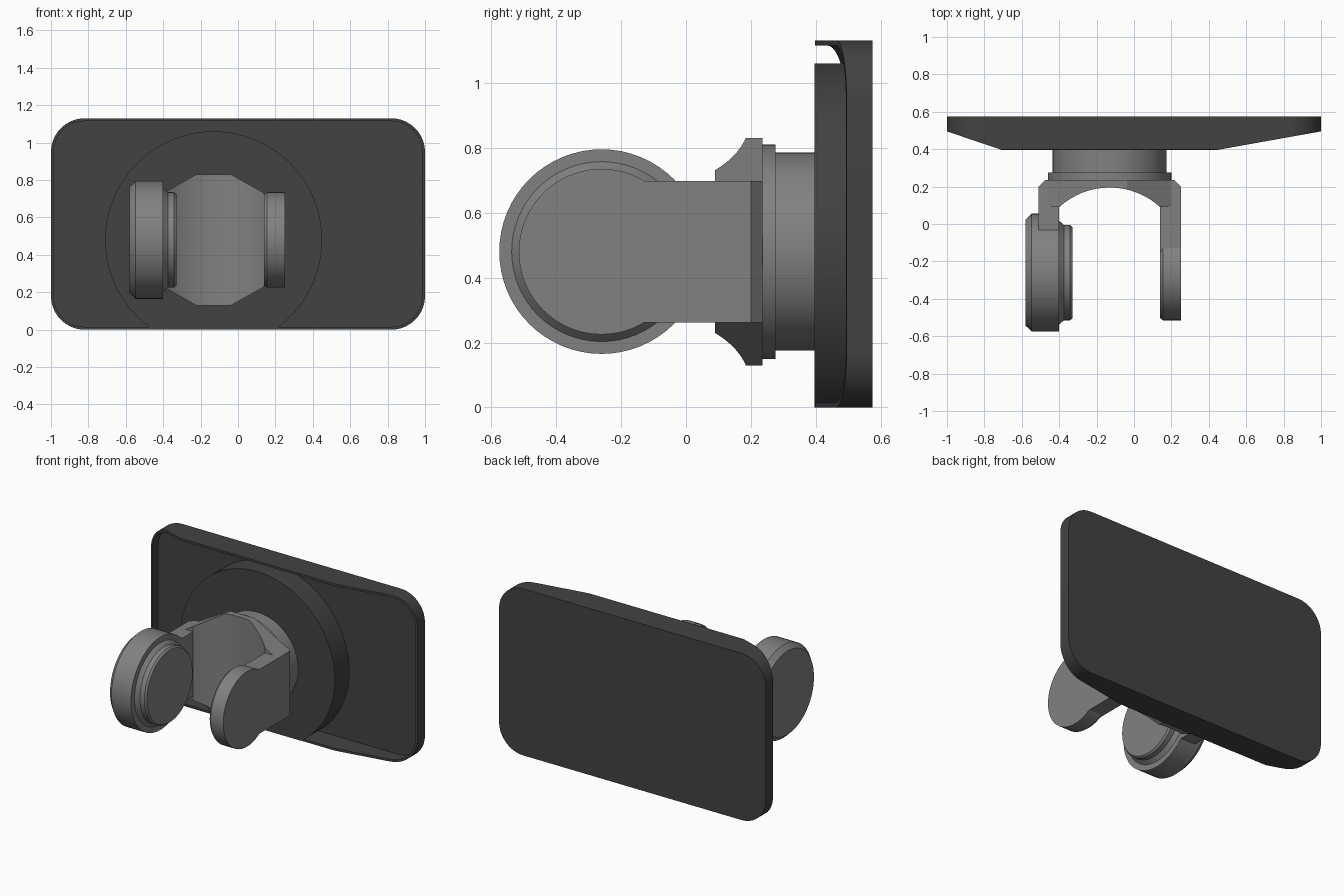
import bpy, bmesh, math
from mathutils import Vector

if "Cube" in bpy.data.objects:
    bpy.data.objects.remove(bpy.data.objects["Cube"])

CX, CZ = -0.13, 0.48      # axis of the swivel
PIN_Y = -0.26             # axis of the clamp pads


def material(name, v):
    m = bpy.data.materials.new(name)
    m.diffuse_color = (v, v, v, 1)
    m.use_nodes = True
    m.node_tree.nodes["Principled BSDF"].inputs["Base Color"].default_value = m.diffuse_color
    return m


DARK = material("dark_plastic", 0.055)
GREY = material("grey_metal", 0.22)


def finish(name, bm, mat):
    bmesh.ops.recalc_face_normals(bm, faces=bm.faces[:])
    me = bpy.data.meshes.new(name)
    bm.to_mesh(me)
    bm.free()
    me.materials.append(mat)
    ob = bpy.data.objects.new(name, me)
    bpy.context.collection.objects.link(ob)
    bpy.ops.object.select_all(action='DESELECT')
    ob.select_set(True)
    bpy.context.view_layer.objects.active = ob
    bpy.ops.object.shade_smooth_by_angle(angle=math.radians(25))
    return ob


def loft(rings):
    """Skin matching closed rings and cap both ends."""
    bm = bmesh.new()
    vs = [[bm.verts.new(p) for p in r] for r in rings]
    n = len(vs[0])
    for a, b in zip(vs, vs[1:]):
        for i in range(n):
            j = (i + 1) % n
            bm.faces.new((a[i], a[j], b[j], b[i]))
    bm.faces.new(vs[0])
    bm.faces.new(vs[-1])
    return bm


def lathe(profile, axis, n=64):
    """Solid of revolution from (position, radius) pairs along x or y."""
    rings = []
    for t, r in profile:
        ring = []
        for k in range(n):
            a = 2 * math.pi * k / n
            u, w = r * math.cos(a), CZ + r * math.sin(a)
            ring.append((t, PIN_Y + u, w) if axis == 'x' else (CX + u, t, w))
        rings.append(ring)
    return loft(rings)


def extrude_z(pts, half):
    return loft([[(x, y, CZ + s * half) for x, y in pts] for s in (-1, 1)])


def clip(bm, co, no):
    """Remove everything on the normal side of a plane and cap the cut."""
    geom = bm.verts[:] + bm.edges[:] + bm.faces[:]
    res = bmesh.ops.bisect_plane(bm, geom=geom, plane_co=co, plane_no=no, clear_outer=True)
    edges = [e for e in res['geom_cut'] if isinstance(e, bmesh.types.BMEdge)]
    bmesh.ops.holes_fill(bm, edges=[e for e in edges if e.is_boundary], sides=0)


# Backing plate: shallow tray whose rim slopes back towards both ends
BREAKS = (-0.71, 0.45)


def rim_y(x):
    if x < BREAKS[0]:
        return 0.397 + 0.098 * (BREAKS[0] - x) / (1 + BREAKS[0])
    if x > BREAKS[1]:
        return 0.397 + 0.098 * (x - BREAKS[1]) / (1 - BREAKS[1])
    return 0.397


def outline(inset, segs=10):
    r, pts = 0.18 - inset, []
    corners = ((0.82, 0.95), (-0.82, 0.95), (-0.82, 0.18), (0.82, 0.18))
    for q, (cx, cz) in enumerate(corners):
        for k in range(segs + 1):
            a = math.pi / 2 * (q + k / segs)
            pts.append((cx + r * math.cos(a), cz + r * math.sin(a)))
        if q == 0:
            pts += [(b, 1.13 - inset) for b in reversed(BREAKS)]
        elif q == 2:
            pts += [(b, inset) for b in BREAKS]
    return pts


out, inn = outline(0), outline(0.015)
finish("backing_plate", loft([
    [(x, 0.575, z) for x, z in out],
    [(x, rim_y(x), z) for x, z in out],
    [(x, rim_y(x), z) for x, z in inn],
    [(x, 0.55, z) for x, z in inn]]), DARK)

# Round boss, trimmed flush with the plate's lower edge
boss = lathe([(0.395, 0.58), (0.56, 0.58)], 'y', 96)
clip(boss, Vector((0, 0, 0)), Vector((0, 0, -1)))
finish("round_boss", boss, DARK)

# Swivel neck and collar
finish("swivel_neck", lathe([(0.27, 0.305), (0.42, 0.305)], 'y'), GREY)
finish("swivel_collar", lathe([(0.22, 0.33), (0.275, 0.33)], 'y'), GREY)

# Yoke: arched block with sloping shoulders
arch = []
for k in range(17):
    a = math.radians(42.5) * (k / 8 - 1)
    arch.append((CX + 0.4 * math.sin(a), -0.205 + 0.4 * math.cos(a)))
yoke = extrude_z([(CX - 0.38, 0.09)] + arch + [
    (CX + 0.38, 0.09), (CX + 0.38, 0.2), (CX + 0.345, 0.235),
    (CX - 0.345, 0.235), (CX - 0.38, 0.2)], 0.35)
for sx in (-1, 1):
    for sz in (-1, 1):
        clip(yoke, Vector((CX + sx * 0.092, 0, CZ + sz * 0.35)),
             Vector((sx * 0.13, 0, sz * 0.233)).normalized())
finish("yoke", yoke, GREY)

# Pair of straight arms
for side, s in (("left", -1), ("right", 1)):
    pts = [(0.27, PIN_Y), (0.38, PIN_Y), (0.38, 0.2), (0.345, 0.235), (0.27, 0.235)]
    finish(side + "_arm", extrude_z([(CX + s * x, y) for x, y in pts], 0.218), GREY)

# Clamp pads: plain one on the right, stepped knob on the left
finish("right_pad", lathe([(0.14, 0.243), (0.155, 0.255), (0.25, 0.255)], 'x'), GREY)
finish("left_knob", lathe([(-0.58, 0.283), (-0.547, 0.315), (-0.40, 0.315), (-0.40, 0.277),
                           (-0.375, 0.255), (-0.342, 0.255), (-0.33, 0.245)], 'x'), GREY)
